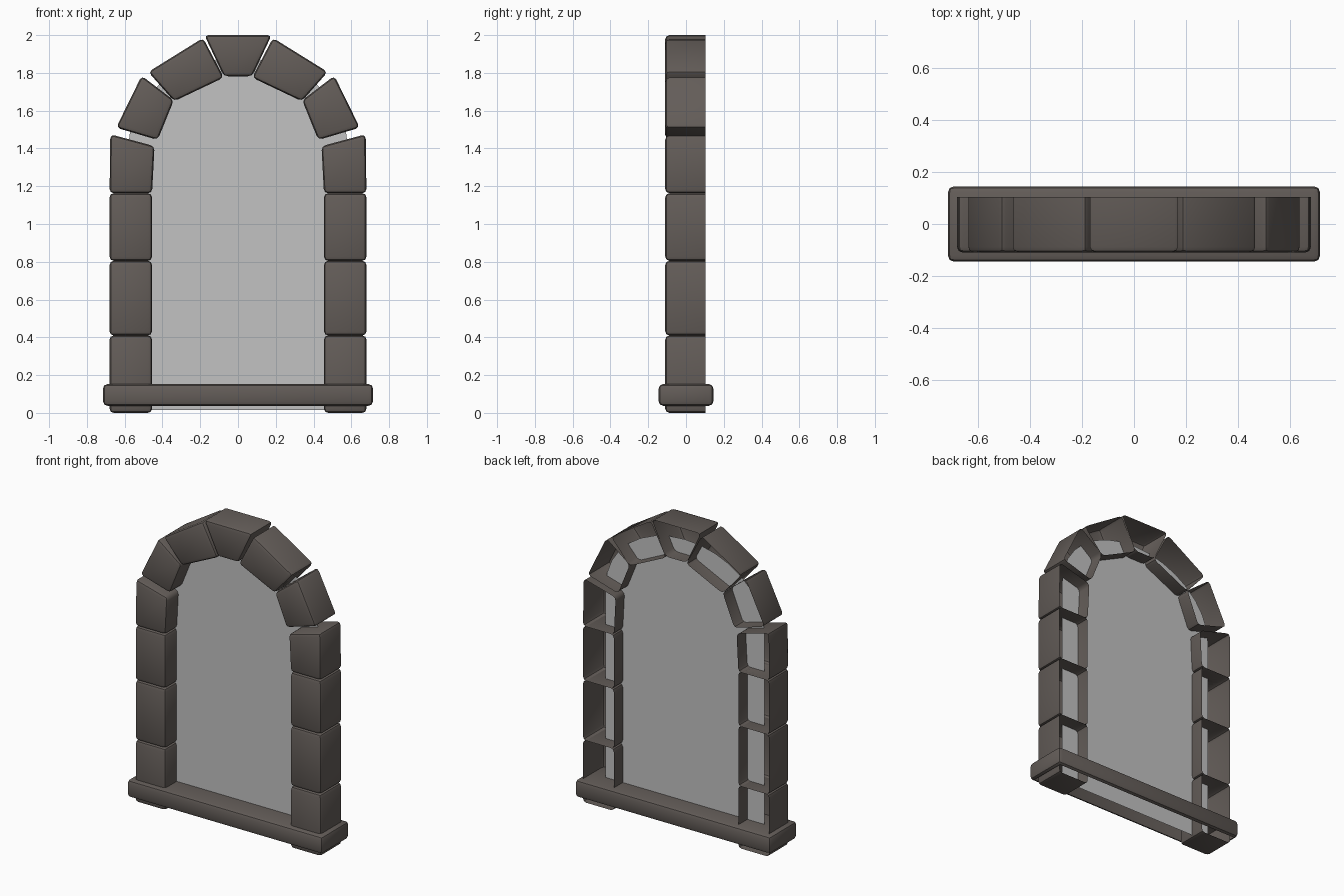
import bpy, bmesh, math

if "Cube" in bpy.data.objects:
    bpy.data.objects.remove(bpy.data.objects["Cube"])


def material(name, rgb):
    m = bpy.data.materials.new(name)
    m.diffuse_color = (*rgb, 1)
    m.use_nodes = True
    m.node_tree.nodes["Principled BSDF"].inputs["Base Color"].default_value = m.diffuse_color
    return m


STONE = material("brown_grey_stone", (0.125, 0.108, 0.098))
GLASS = material("grey_glass", (0.54, 0.54, 0.54))


def finish(bm, name, mat):
    me = bpy.data.meshes.new(name)
    bm.to_mesh(me)
    bm.free()
    me.materials.append(mat)
    ob = bpy.data.objects.new(name, me)
    bpy.context.collection.objects.link(ob)
    bpy.ops.object.select_all(action='DESELECT')
    ob.select_set(True)
    bpy.context.view_layer.objects.active = ob
    bpy.ops.object.shade_smooth_by_angle(angle=math.radians(40))
    return ob


def stone(name, pts, side=1, front=-0.11, back=0.103):
    """Soft-edged block from an x-z outline (anticlockwise), hollow and open at the back."""
    if side < 0:
        pts = [(-x, z) for x, z in reversed(pts)]
    bm = bmesh.new()
    f = [bm.verts.new((x, front, z)) for x, z in pts]
    b = [bm.verts.new((x, back, z)) for x, z in pts]
    bm.faces.new(f)
    n = len(pts)
    for i in range(n):
        j = (i + 1) % n
        bm.faces.new((f[j], f[i], b[i], b[j]))
    edges = [e for e in bm.edges if not e.is_boundary]
    bmesh.ops.bevel(bm, geom=edges, offset=0.022, segments=2, profile=0.5, affect='EDGES')
    return finish(bm, name, STONE)


# Jamb stones and arch stones on both sides
joints = [0.0, 0.41, 0.805, 1.163]
for side, tag in ((1, "right"), (-1, "left")):
    for i in range(3):
        a, c = joints[i], joints[i + 1]
        stone(f"jamb_stone_{tag}_{i + 1}",
              [(0.455, a), (0.68, a), (0.68, c), (0.455, c)], side)
    stone(f"jamb_stone_{tag}_4",
          [(0.455, 1.163), (0.68, 1.163), (0.676, 1.475), (0.442, 1.412)], side)
    stone(f"arch_stone_{tag}_lower",
          [(0.425, 1.445), (0.645, 1.51), (0.51, 1.785), (0.34, 1.655)], side)
    stone(f"arch_stone_{tag}_upper",
          [(0.075, 1.775), (0.338, 1.65), (0.475, 1.805), (0.185, 1.985)], side)

# Keystone
stone("keystone", [(-0.075, 1.782), (0.075, 1.782), (0.178, 2.0), (-0.178, 2.0)])

# Sill: bevelled slab with an open underside
bm = bmesh.new()
bmesh.ops.create_cube(bm, size=1)
for v in bm.verts:
    v.co = (v.co.x * 1.43, v.co.y * 0.29, 0.095 + v.co.z * 0.115)
bmesh.ops.bevel(bm, geom=bm.edges[:], offset=0.024, segments=2, profile=0.5, affect='EDGES')
bm.normal_update()
under = [p for p in bm.faces if p.normal.z < -0.99 and p.calc_area() > 0.1]
bmesh.ops.delete(bm, geom=under, context='FACES')
finish(bm, "sill", STONE)

# Window pane: one flat arched sheet tucked into the stones
bm = bmesh.new()
outline = [(-0.58, 0.015), (0.58, 0.015)]
for i in range(17):
    t = math.pi * i / 16
    outline.append((0.58 * math.cos(t), 1.42 + 0.46 * math.sin(t)))
bm.faces.new([bm.verts.new((x, 0.01, z)) for x, z in outline])
finish(bm, "window_pane", GLASS)
